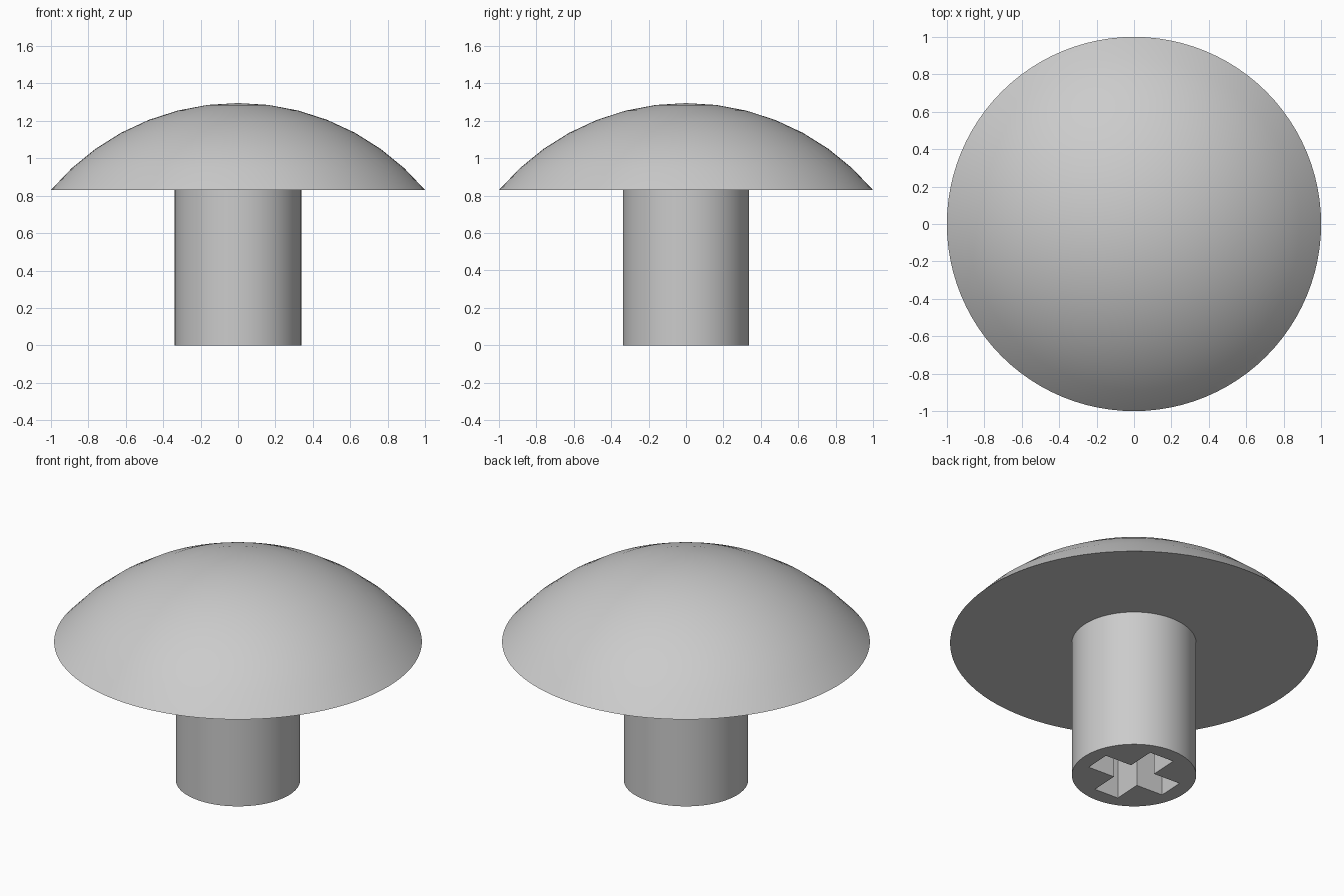
import bpy, bmesh
from math import sin, cos, asin, radians, pi
from mathutils import Matrix, Vector

cube = bpy.data.objects.get("Cube")
if cube:
    bpy.data.objects.remove(cube, do_unlink=True)

SIDES = 96
STEM_RADIUS, RIM_Z, TOP_Z = 0.338, 0.83, 1.295
SOCKET_LENGTH, SOCKET_WIDTH, SOCKET_DEPTH = 0.25, 0.078, 0.5

grey = bpy.data.materials.new("plain grey")
grey.use_nodes = True
grey.diffuse_color = (0.6, 0.6, 0.6, 1)
grey.node_tree.nodes["Principled BSDF"].inputs["Base Color"].default_value = (0.6, 0.6, 0.6, 1)


def make_object(name, bm):
    bmesh.ops.recalc_face_normals(bm, faces=bm.faces)
    mesh = bpy.data.meshes.new(name)
    bm.to_mesh(mesh)
    bm.free()
    mesh.materials.append(grey)
    obj = bpy.data.objects.new(name, mesh)
    bpy.context.collection.objects.link(obj)
    return obj


def select_only(obj):
    bpy.ops.object.select_all(action='DESELECT')
    obj.select_set(True)
    bpy.context.view_layer.objects.active = obj


def smooth(obj):
    select_only(obj)
    bpy.ops.object.shade_smooth_by_angle(angle=radians(30))


# Domed cap: spherical arc spun around z, closed by a flat underside
height = TOP_Z - RIM_Z
radius = (1 + height ** 2) / (2 * height)
half_angle = asin(1 / radius)
steps = 7
bm = bmesh.new()
arc = []
for i in range(steps + 1):
    a = half_angle * i / steps
    arc.append(bm.verts.new((radius * sin(a), 0, TOP_Z - radius * (1 - cos(a)))))
edges = [bm.edges.new(pair) for pair in zip(arc, arc[1:])]
bmesh.ops.spin(bm, geom=arc + edges, axis=(0, 0, 1), cent=(0, 0, 0),
               angle=2 * pi, steps=SIDES, use_duplicate=False)
bmesh.ops.remove_doubles(bm, verts=bm.verts, dist=0.0005)
bmesh.ops.holes_fill(bm, edges=[e for e in bm.edges if e.is_boundary], sides=0)
smooth(make_object("domed_cap", bm))

# Round stem
bm = bmesh.new()
bmesh.ops.create_cone(bm, cap_ends=True, segments=SIDES, radius1=STEM_RADIUS,
                      radius2=STEM_RADIUS, depth=RIM_Z,
                      matrix=Matrix.Translation((0, 0, RIM_Z / 2)))
stem = make_object("stem", bm)

# Cross-shaped socket cut into the stem's lower end
bm = bmesh.new()
outline = []
L, W = SOCKET_LENGTH, SOCKET_WIDTH
for quarter in range(4):
    turn = Matrix.Rotation(quarter * pi / 2 - radians(3), 3, 'Z')
    for x, y in ((L, -W), (L, W), (W, W)):
        outline.append(bm.verts.new(turn @ Vector((x, y, -0.1))))
face = bm.faces.new(outline)
extruded = bmesh.ops.extrude_face_region(bm, geom=[face])["geom"]
bmesh.ops.translate(bm, vec=(0, 0, SOCKET_DEPTH + 0.1),
                    verts=[g for g in extruded if isinstance(g, bmesh.types.BMVert)])
cutter = make_object("socket_cutter", bm)
cutter.hide_render = True

cut = stem.modifiers.new("socket", 'BOOLEAN')
cut.operation = 'DIFFERENCE'
cut.solver = 'EXACT'
cut.object = cutter
select_only(stem)
bpy.ops.object.modifier_apply(modifier=cut.name)
bpy.data.objects.remove(cutter, do_unlink=True)
smooth(stem)
